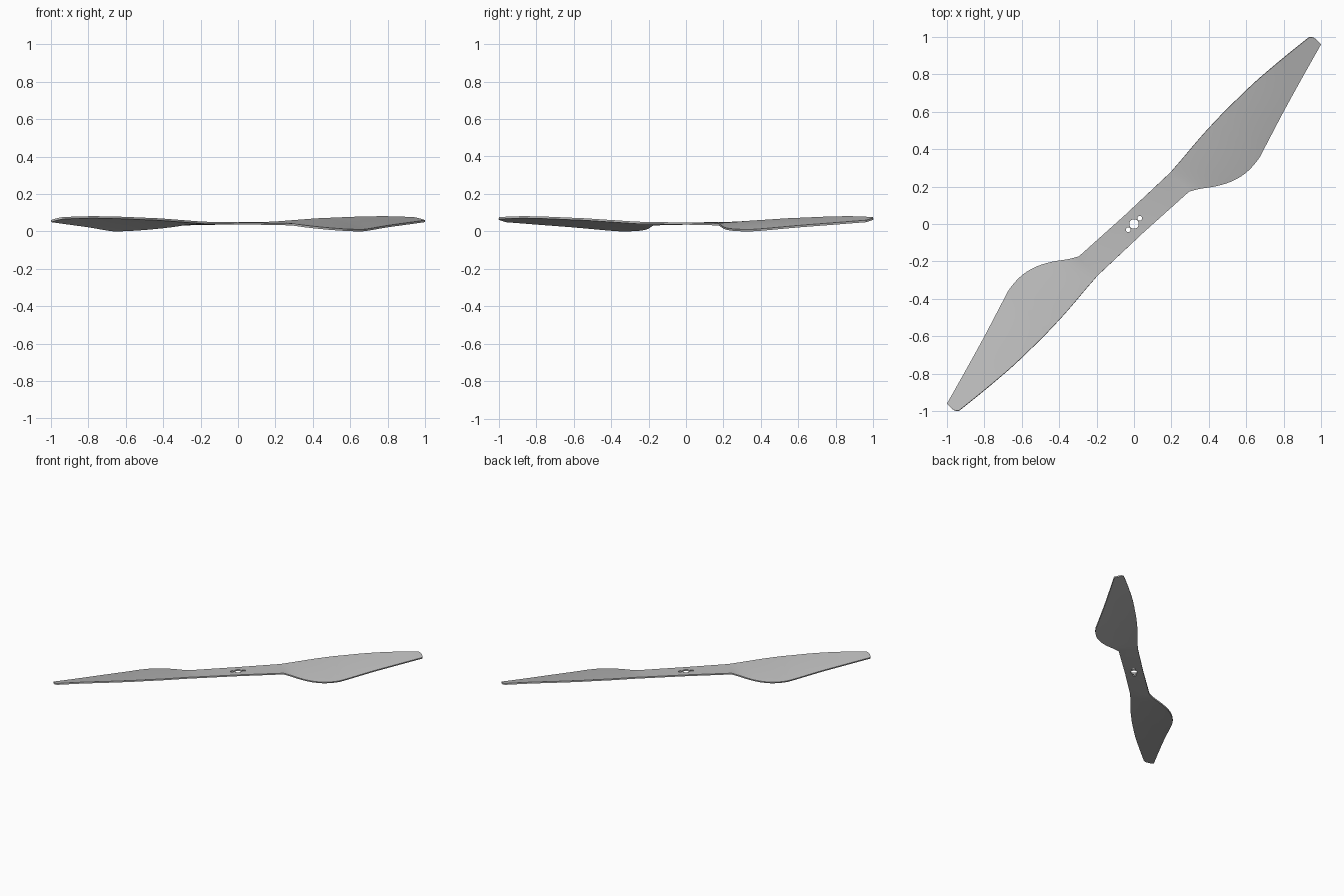
import bpy, bmesh, math
from mathutils import Matrix, Vector

if "Cube" in bpy.data.objects:
    bpy.data.objects.remove(bpy.data.objects["Cube"], do_unlink=True)

grey = bpy.data.materials.new("light_grey")
grey.use_nodes = True
colour = (0.5, 0.5, 0.5, 1)
grey.diffuse_color = colour
grey.node_tree.nodes["Principled BSDF"].inputs["Base Color"].default_value = colour

# Blade stations: radius, leading offset, trailing offset, leading height, trailing height
HUB = Vector((0, -.068, .068, .048, .048))
STATIONS = [Vector(s) for s in (
    (.33, -.057, .086, .052, .043),
    (.38, -.060, .115, .055, .034),
    (.46, -.066, .172, .059, .023),
    (.54, -.073, .212, .063, .016),
    (.62, -.078, .230, .067, .012),
    (.71, -.081, .226, .071, .011),
    (.785, -.082, .205, .073, .015),
    (.99, -.078, .141, .079, .032),
    (1.19, -.062, .083, .081, .046),
    (1.387, -.041, .028, .076, .060))]
STEPS, CHORD, THICK = 5, 14, .011


def smooth(a, b, c, d, t):
    return (b * 2 + (c - a) * t + (a * 2 - b * 5 + c * 4 - d) * t**2
            + (b * 3 - a - c * 3 + d) * t**3) / 2


# Straight shank, then a smooth curve through the blade stations
rows = [HUB.lerp(STATIONS[0], i / 4) for i in range(1, 4)]
last = len(STATIONS) - 1
for i in range(last):
    a, b, c, d = (STATIONS[min(max(k, 0), last)] for k in range(i - 1, i + 3))
    rows += [smooth(a, b, c, d, j / STEPS) for j in range(STEPS)]
rows.append(STATIONS[-1])


def section(row, is_tip=False):
    u, lead, trail, z_lead, z_trail = row
    points = []
    for j in range(CHORD + 1):
        s = j / CHORD
        camber = .1 * max(0, trail - lead - .14) * s * (1 - s)
        shift = -.016 * (1 - s)**5 if is_tip else 0
        points.append(Vector((u + shift, lead + (trail - lead) * s,
                              z_lead + (z_trail - z_lead) * s + camber)))
    return points


# Whole top surface: one blade, hub row, and the blade turned half round
blade = [section(r, r is rows[-1]) for r in rows]
turned = [[Vector((-p.x, -p.y, p.z)) for p in reversed(r)] for r in reversed(blade)]
grid = turned + [section(HUB)] + blade
bm = bmesh.new()
h = math.sqrt(.5)
verts = [[bm.verts.new(((p.x + p.y) * h, (p.x - p.y) * h, p.z)) for p in r] for r in grid]
for r0, r1 in zip(verts, verts[1:]):
    for j in range(CHORD):
        bm.faces.new((r0[j], r0[j + 1], r1[j + 1], r1[j]))
bmesh.ops.recalc_face_normals(bm, faces=bm.faces)
if sum(f.normal.z for f in bm.faces) < 0:
    bmesh.ops.reverse_faces(bm, faces=bm.faces)
mesh = bpy.data.meshes.new("propeller")
bm.to_mesh(mesh)
bm.free()
mesh.materials.append(grey)
propeller = bpy.data.objects.new("propeller", mesh)
bpy.context.collection.objects.link(propeller)

# Cutter for the shaft hole and two pin holes
bm = bmesh.new()
for pos, radius in ((0, .025), (.031, .013), (-.031, .013)):
    bmesh.ops.create_cone(bm, cap_ends=True, segments=32, radius1=radius, radius2=radius,
                          depth=.3, matrix=Matrix.Translation((pos, pos, .04)))
cut_mesh = bpy.data.meshes.new("hole_cutter")
bm.to_mesh(cut_mesh)
bm.free()
cutter = bpy.data.objects.new("hole_cutter", cut_mesh)
cutter.hide_render = True
bpy.context.collection.objects.link(cutter)

bpy.ops.object.select_all(action="DESELECT")
propeller.select_set(True)
bpy.context.view_layer.objects.active = propeller
solid = propeller.modifiers.new("thickness", "SOLIDIFY")
solid.thickness, solid.offset = THICK, -1
holes = propeller.modifiers.new("holes", "BOOLEAN")
holes.object, holes.operation, holes.solver = cutter, "DIFFERENCE", "EXACT"
for name in ("thickness", "holes"):
    bpy.ops.object.modifier_apply(modifier=name)
bpy.data.objects.remove(cutter, do_unlink=True)
bpy.ops.object.shade_smooth_by_angle(angle=math.radians(30))
